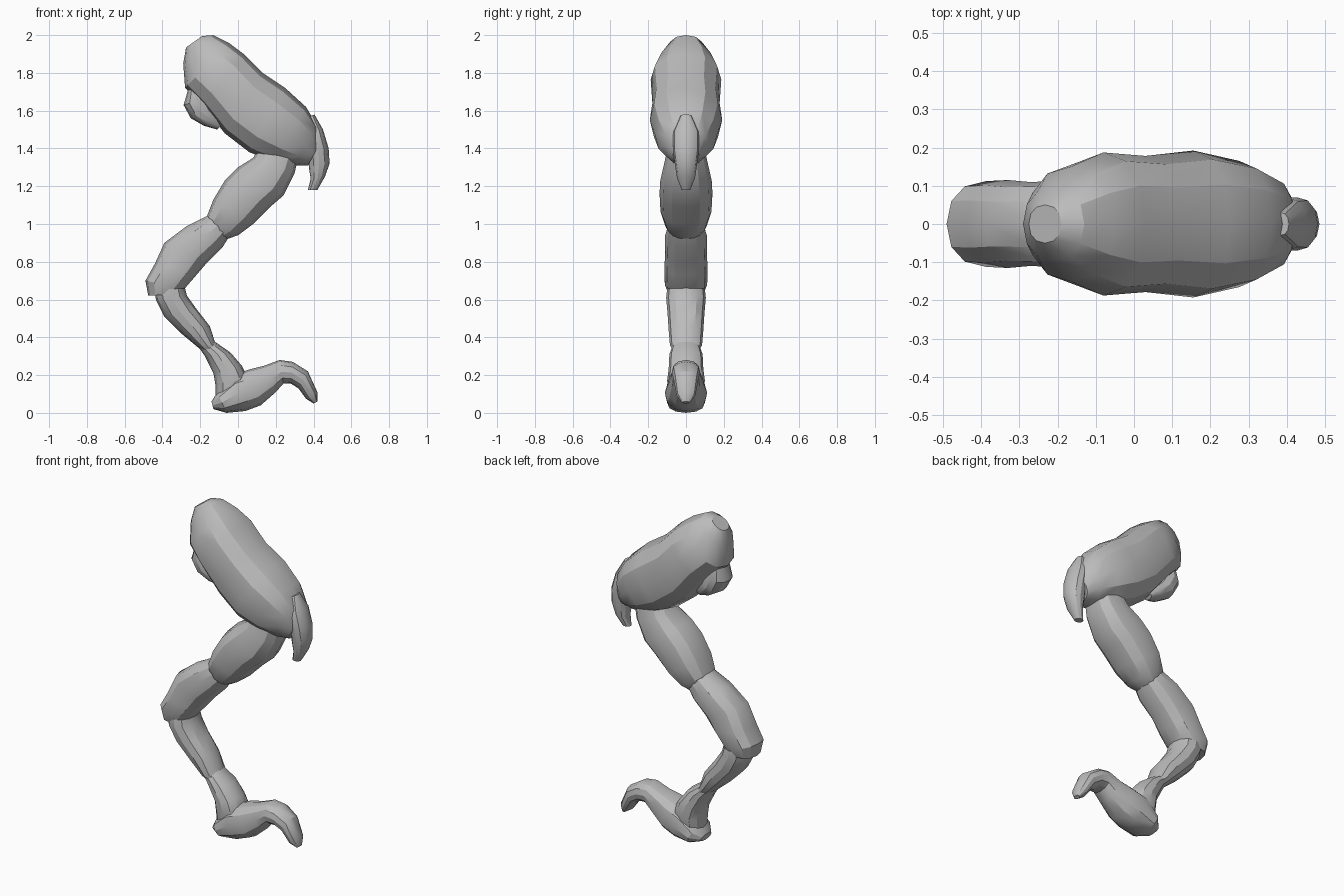
import bpy, bmesh, math

skin = bpy.data.materials.new("plain grey")
skin.diffuse_color = (0.5, 0.5, 0.5, 1)


def limb(name, sections, sides=12, power=0.9):
    """Loft oval rings; each section = outline point a, opposite point b (x, z), half width in y."""
    bm = bmesh.new()
    rings = []
    for ax, az, bx, bz, w in sections:
        ring = []
        for i in range(sides):
            t = 2 * math.pi * i / sides
            c, s = math.cos(t), math.sin(t)
            c = math.copysign(abs(c) ** power, c)
            s = math.copysign(abs(s) ** power, s)
            ring.append(bm.verts.new(((ax + bx) / 2 + (ax - bx) / 2 * c, w * s,
                                      (az + bz) / 2 + (az - bz) / 2 * c)))
        rings.append(ring)
    for r, q in zip(rings, rings[1:]):
        for i in range(sides):
            j = (i + 1) % sides
            bm.faces.new((r[i], r[j], q[j], q[i]))
    bm.faces.new(rings[0])
    bm.faces.new(rings[-1])
    bmesh.ops.recalc_face_normals(bm, faces=bm.faces)
    mesh = bpy.data.meshes.new(name)
    bm.to_mesh(mesh)
    bm.free()
    mesh.materials.append(skin)
    ob = bpy.data.objects.new(name, mesh)
    bpy.context.collection.objects.link(ob)
    bpy.ops.object.select_all(action='DESELECT')
    ob.select_set(True)
    bpy.context.view_layer.objects.active = ob
    bpy.ops.object.shade_smooth_by_angle(angle=math.radians(28))
    return ob


# big slanted upper body
limb("upper_body", [
    (-.19, 1.995, -.275, 1.935, .05), (-.13, 2.0, -.29, 1.85, .095),
    (-.05, 1.96, -.28, 1.72, .15), (.03, 1.90, -.19, 1.63, .187),
    (.13, 1.80, -.07, 1.48, .178), (.25, 1.72, .06, 1.38, .192),
    (.36, 1.62, .19, 1.33, .165), (.42, 1.52, .30, 1.31, .12),
    (.43, 1.42, .37, 1.31, .07)])

# hooked claw on the front of the body
limb("body_claw", [
    (.405, 1.58, .36, 1.56, .03), (.45, 1.50, .36, 1.48, .068),
    (.48, 1.40, .37, 1.40, .07), (.485, 1.32, .375, 1.30, .058),
    (.46, 1.25, .385, 1.24, .048), (.42, 1.18, .37, 1.18, .022)])

# small curled lobe under the back of the body
limb("back_lobe", [
    (-.18, 1.73, -.265, 1.71, .07), (-.15, 1.67, -.288, 1.63, .085),
    (-.13, 1.62, -.25, 1.56, .08), (-.09, 1.56, -.18, 1.52, .06),
    (-.08, 1.53, -.11, 1.50, .03)])

# leg segments from top to ankle
limb("thigh", [
    (.12, 1.42, .32, 1.36, .10), (.08, 1.35, .30, 1.27, .118),
    (0, 1.30, .24, 1.15, .137), (-.07, 1.23, .17, 1.09, .14),
    (-.13, 1.13, .08, 1.0, .135), (-.165, 1.04, 0, .94, .11),
    (-.15, .99, -.06, .92, .08)])
limb("knee_segment", [
    (-.15, 1.05, -.03, .96, .09), (-.27, .99, -.08, .88, .112),
    (-.39, .90, -.16, .80, .11), (-.44, .79, -.22, .73, .115),
    (-.49, .70, -.285, .655, .112), (-.475, .62, -.32, .63, .09)])
limb("shin", [
    (-.44, .65, -.28, .66, .10), (-.435, .60, -.27, .62, .105),
    (-.39, .51, -.22, .55, .098), (-.30, .42, -.15, .46, .092),
    (-.21, .345, -.12, .37, .085), (-.18, .32, -.10, .345, .07)])
limb("ankle", [
    (-.21, .35, -.12, .375, .07), (-.175, .30, -.04, .32, .088),
    (-.13, .21, .02, .25, .092), (-.12, .15, .05, .19, .10),
    (-.12, .08, .05, .12, .085)])

# foot curving into a hooked toe
limb("foot", [
    (-.14, .06, -.13, .02, .05), (-.11, .11, -.06, 0, .10),
    (-.03, .20, .04, .01, .112), (.06, .23, .12, .04, .10),
    (.14, .25, .20, .11, .082), (.22, .28, .24, .155, .075),
    (.29, .27, .28, .155, .075), (.37, .22, .32, .13, .065),
    (.42, .11, .36, .075, .05), (.42, .06, .40, .05, .02)])
